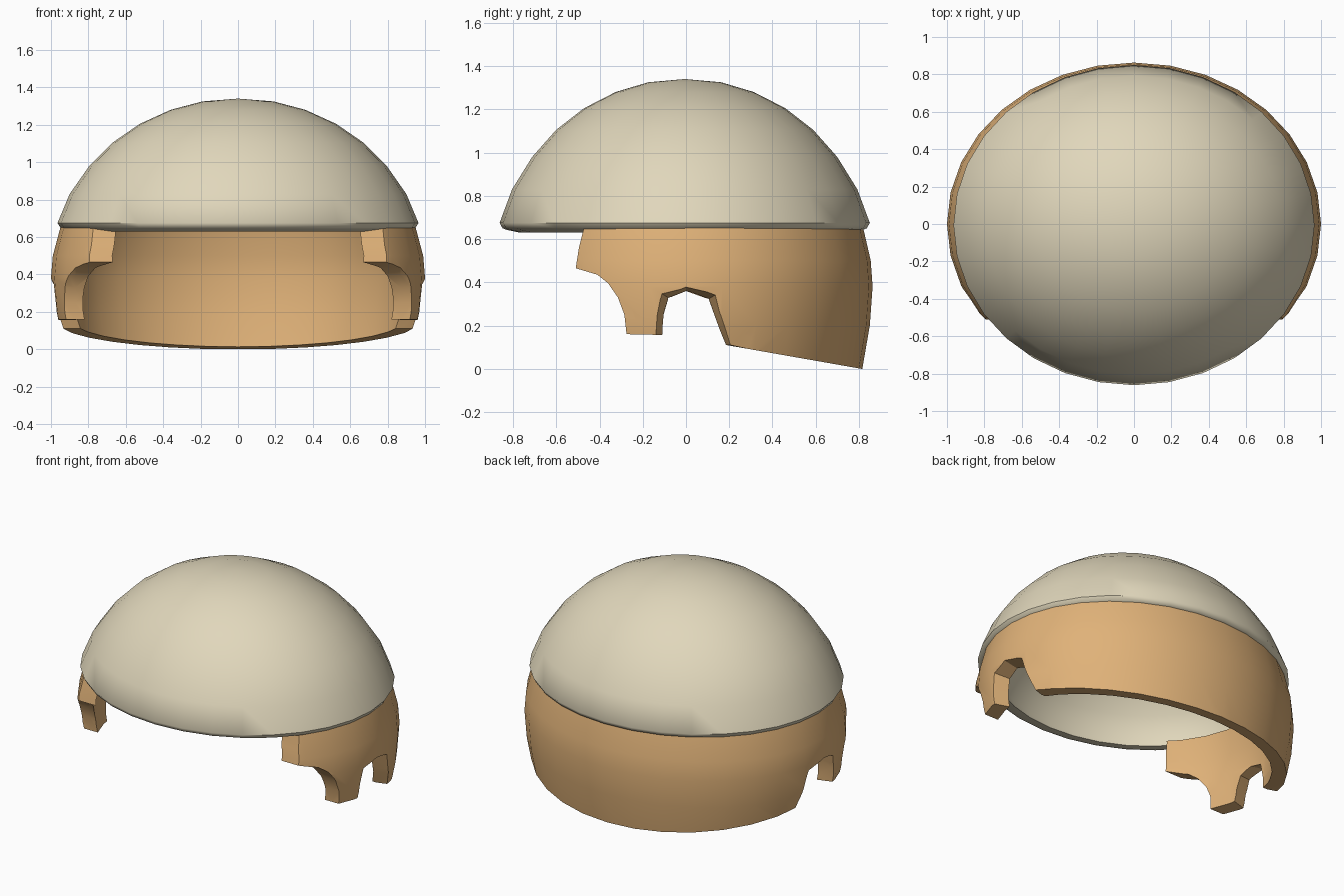
import bpy, bmesh, math

if "Cube" in bpy.data.objects:
    bpy.data.objects.remove(bpy.data.objects["Cube"])

SEGS = 32


def material(name, rgb):
    m = bpy.data.materials.new(name)
    m.diffuse_color = (*rgb, 1)
    m.use_nodes = True
    m.node_tree.nodes["Principled BSDF"].inputs["Base Color"].default_value = m.diffuse_color
    return m


cream = material("cream", (0.75, 0.68, 0.50))
tan = material("tan", (0.745, 0.445, 0.19))


def finish(bm, name, mat):
    bmesh.ops.recalc_face_normals(bm, faces=bm.faces)
    me = bpy.data.meshes.new(name)
    bm.to_mesh(me)
    bm.free()
    ob = bpy.data.objects.new(name, me)
    bpy.context.collection.objects.link(ob)
    if mat:
        me.materials.append(mat)
    return ob


def revolve(name, profile, y_scale, y_shift, mat):
    """Closed (radius, z) profile turned into an oval solid."""
    bm = bmesh.new()
    rings = []
    for r, z in profile:
        n = SEGS if r > 0 else 1
        rings.append([bm.verts.new((r * math.sin(2 * math.pi * i / SEGS),
                                    r * y_scale * math.cos(2 * math.pi * i / SEGS) + y_shift, z))
                      for i in range(n)])
    for a, b in zip(rings, rings[1:] + rings[:1]):
        if len(a) == 1 and len(b) == 1:
            continue
        for i in range(SEGS):
            j = (i + 1) % SEGS
            quad = [a[i % len(a)], a[j % len(a)], b[j % len(b)], b[i % len(b)]]
            bm.faces.new(list(dict.fromkeys(quad)))
    return finish(bm, name, mat)


def smooth(ob, angle):
    bpy.ops.object.select_all(action='DESELECT')
    ob.select_set(True)
    bpy.context.view_layer.objects.active = ob
    bpy.ops.object.shade_smooth_by_angle(angle=math.radians(angle))


# Hollow upper dome, with a rounded rim
outer = [(0.95, 0.65), (0.965, 0.675), (0.90, 0.83), (0.795, 0.98), (0.67, 1.105),
         (0.525, 1.205), (0.36, 1.28), (0.19, 1.325), (0, 1.34)]
inner = [(r * 0.9, 0.65 + (z - 0.65) * 0.87) for r, z in reversed(outer[1:])]
dome = revolve("upper_dome", outer + inner + [(0.862, 0.63), (0.93, 0.643)], 0.887, -0.006, cream)
smooth(dome, 50)

# Lower shell: bulging oval band
band = [(0.95, 0.65), (0.99, 0.50), (1.0, 0.38), (0.985, 0.20), (0.945, 0.0), (0.94, -0.05)]
shell = revolve("lower_shell", band + [(r - 0.095, z) for r, z in reversed(band)], 0.863, 0, tan)

# Side outline of the shell: cheek flap, strut, ear notch, sloping neck edge
cheek = [(-0.47, 0.70), (-0.475, 0.64), (-0.495, 0.56), (-0.51, 0.465), (-0.41, 0.435), (-0.36, 0.395),
         (-0.315, 0.33), (-0.285, 0.25), (-0.275, 0.16)]
notch = [(-0.11, 0.157), (-0.10, 0.25), (-0.075, 0.325), (0, 0.353), (0.10, 0.32),
         (0.14, 0.22), (0.185, 0.11)]
neck = [(0.81, 0.0), (1.0, 0.0), (1.0, 0.70)]


def outline(grow):
    wide = []
    for y, z in notch:
        dy = -grow if y < 0 else grow if y > 0 else 0
        wide.append((y + dy, z + (grow * 0.6 if z > 0.3 else 0)))
    return cheek + wide + neck


# Keep-volume whose ear notch flares outward on both sides
bm = bmesh.new()
layers = [[bm.verts.new((x, y, z)) for y, z in outline(g)]
          for x, g in ((-1.06, 0.06), (-0.87, 0), (0.87, 0), (1.06, 0.06))]
for a, b in zip(layers, layers[1:]):
    for i in range(len(a)):
        j = (i + 1) % len(a)
        bm.faces.new((a[i], a[j], b[j], b[i]))
bm.faces.new(layers[0])
bm.faces.new(layers[-1])
cutter = finish(bm, "shell_cutter", None)
cutter.hide_render = True

mod = shell.modifiers.new("outline", 'BOOLEAN')
mod.operation = 'INTERSECT'
mod.solver = 'EXACT'
mod.object = cutter
bpy.ops.object.select_all(action='DESELECT')
shell.select_set(True)
bpy.context.view_layer.objects.active = shell
bpy.ops.object.modifier_apply(modifier=mod.name)
bpy.data.objects.remove(cutter)
smooth(shell, 30)
